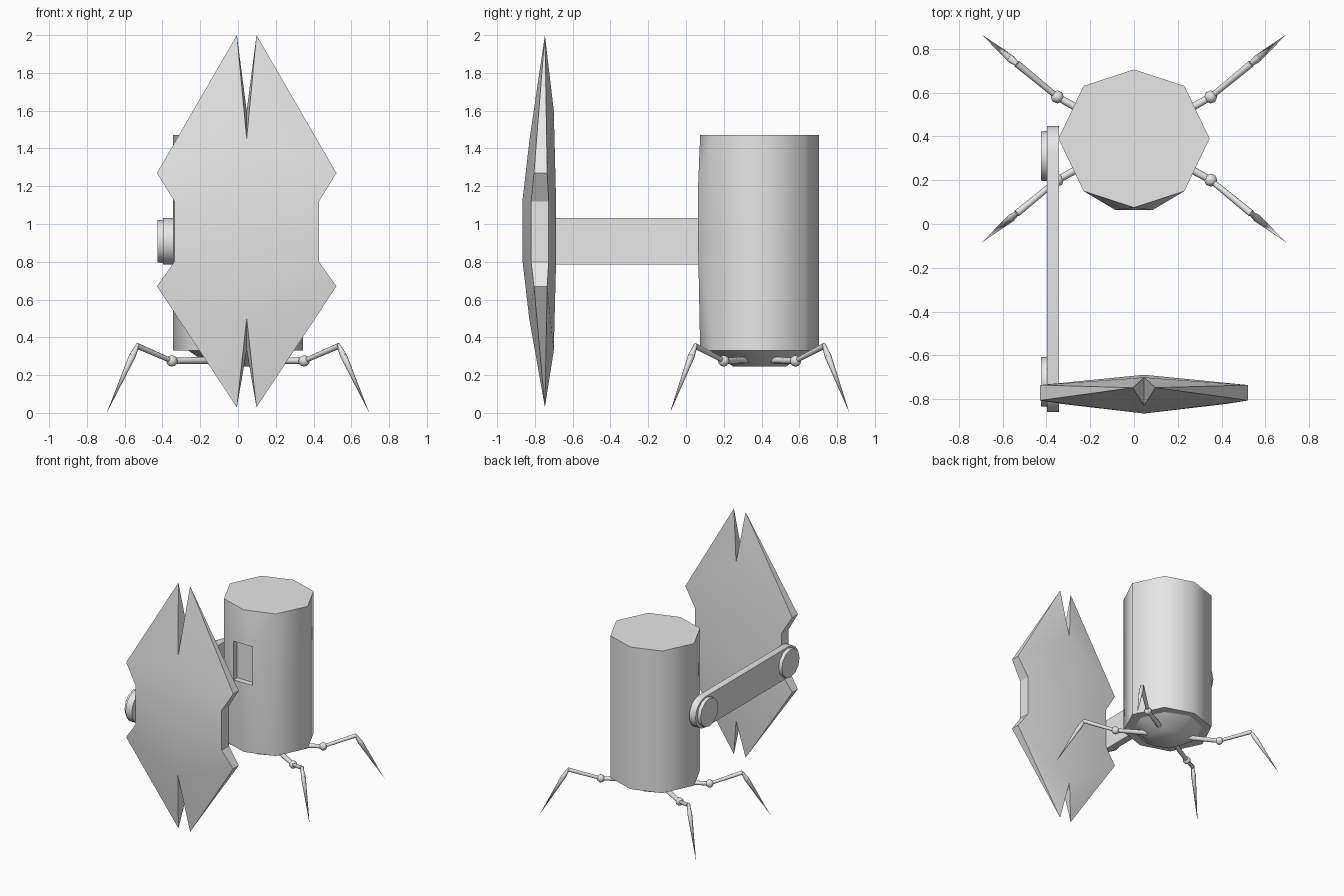
import bpy, bmesh, math
from mathutils import Vector

cube = bpy.data.objects.get("Cube")
if cube:
    bpy.data.objects.remove(cube, do_unlink=True)

grey = bpy.data.materials.new("plain_grey")
grey.use_nodes = True
grey.diffuse_color = (0.8, 0.8, 0.8, 1)
grey.node_tree.nodes["Principled BSDF"].inputs["Base Color"].default_value = (0.8, 0.8, 0.8, 1)


def finish(obj, name, angle):
    obj.name = name
    obj.data.materials.append(grey)
    bpy.ops.object.select_all(action='DESELECT')
    obj.select_set(True)
    bpy.context.view_layer.objects.active = obj
    bpy.ops.object.shade_smooth_by_angle(angle=math.radians(angle))
    return obj


def from_bmesh(bm, name, angle):
    bmesh.ops.remove_doubles(bm, verts=bm.verts[:], dist=0.0005)
    bmesh.ops.recalc_face_normals(bm, faces=bm.faces[:])
    mesh = bpy.data.meshes.new(name)
    bm.to_mesh(mesh)
    bm.free()
    obj = bpy.data.objects.new(name, mesh)
    bpy.context.collection.objects.link(obj)
    return finish(obj, name, angle)


def add_face(bm, points):
    return bm.faces.new([bm.verts.new(p) for p in points])


def rod(name, a, b, r1, r2, sides=8):
    a, b = Vector(a), Vector(b)
    bpy.ops.mesh.primitive_cone_add(vertices=sides, radius1=r1, radius2=r2,
                                    depth=(b - a).length, location=(a + b) / 2,
                                    rotation=(b - a).to_track_quat('Z', 'Y').to_euler())
    return finish(bpy.context.object, name, 60)


CY = 0.39          # body centre along y
LOW, TOP = 0.33, 1.47

# Octagonal body with a faceted front around a recessed window
bm = bmesh.new()
ring = [(0.23, 0.15), (0.345, CY), (0.23, 0.63), (0, 0.705),
        (-0.23, 0.63), (-0.345, CY), (-0.23, 0.15)]
for p, q in zip(ring, ring[1:]):
    add_face(bm, [(*p, LOW), (*q, LOW), (*q, TOP), (*p, TOP)])
nose = (0, 0.075)
for z in (LOW, TOP):
    add_face(bm, [(*p, z) for p in ring + [nose]])
W, FRONT, SILL, LINTEL = 0.085, 0.064, 0.89, 1.2
for s in (1, -1):
    corner = (s * 0.23, 0.15)
    for z, wz in ((LOW, SILL), (TOP, LINTEL)):
        add_face(bm, [(*corner, z), (*nose, z), (s * W, FRONT, wz)])
    mid = (SILL + LINTEL) / 2
    add_face(bm, [(*corner, LOW), (s * W, FRONT, SILL), (s * W, FRONT, LINTEL), (*corner, TOP)])
for z, wz in ((LOW, SILL), (TOP, LINTEL)):
    add_face(bm, [(*nose, z), (-W, FRONT, wz), (W, FRONT, wz)])
# window reveal and back plate
rect = [(-W, SILL), (W, SILL), (W, LINTEL), (-W, LINTEL)]
DEEP = FRONT + 0.045
for i, (x, z) in enumerate(rect):
    u, v = rect[(i + 1) % 4]
    add_face(bm, [(x, FRONT, z), (u, FRONT, v), (u, DEEP, v), (x, DEEP, z)])
add_face(bm, [(x, DEEP, z) for x, z in rect])
from_bmesh(bm, "body", 55)

# Tapered hub under the body
rod("hub", (0, CY, 0.335), (0, CY, 0.245), 0.27, 0.14)

# Four jointed legs
for sx, side in ((1, "left"), (-1, "right")):
    for sy, end in ((1, "back"), (-1, "front")):
        tag = f"{end}_{side}"

        def at(x, y, z):
            return (sx * x, CY + sy * y, z)
        ankle, knee = at(0.35, 0.19, 0.275), at(0.535, 0.342, 0.355)
        shin, foot = at(0.56, 0.362, 0.30), at(0.695, 0.475, 0)
        rod("hip_" + tag, at(0.1, 0.05, 0.28), ankle, 0.02, 0.016)
        bpy.ops.mesh.primitive_uv_sphere_add(segments=8, ring_count=6, radius=0.03, location=ankle)
        finish(bpy.context.object, "joint_" + tag, 60)
        rod("thigh_" + tag, ankle, knee, 0.013, 0.016)
        rod("knee_" + tag, at(0.53, 0.338, 0.362), shin, 0.01, 0.018)
        rod("shin_" + tag, shin, foot, 0.018, 0)

# Side arm: flat bar with round ends
AZ, R = 0.908, 0.123
BACK, FORE = 0.325, -0.735
outline = []
for centre, start in ((BACK, -90), (FORE, 90)):
    for i in range(9):
        a = math.radians(start + i * 22.5)
        outline.append((centre + R * math.cos(a), AZ + R * math.sin(a)))
bm = bmesh.new()
bar = add_face(bm, [(-0.342, y, z) for y, z in outline])
new = bmesh.ops.extrude_face_region(bm, geom=[bar], use_keep_orig=True)["geom"]
bmesh.ops.translate(bm, vec=(-0.056, 0, 0),
                    verts=[g for g in new if isinstance(g, bmesh.types.BMVert)])
from_bmesh(bm, "arm", 40)

# Pivot caps on the arm
for name, y in (("rear_pivot", 0.31), ("fore_pivot", -0.72)):
    rod(name, (-0.39, y, AZ), (-0.425, y, AZ), 0.115, 0.112, 12)

# Shield: domed plate with split points at top and bottom
SX = 0.046
tip_top, tip_low = (0.052, -0.747, 2.0), (0.052, -0.747, 0.03)
rim = [(0.475, 1.27), (0.383, 1.12), (0.383, 0.8), (0.475, 0.67)]
rim_front = [(x, y, z) for (x, z), y in zip(rim, (-0.805, -0.82, -0.82, -0.805))]
rim_back = [(x, y, z) for (x, z), y in zip(rim, (-0.735, -0.727, -0.727, -0.735))]
spine_front = [(0, -0.828, 1.45), (0, -0.865, 1.13), (0, -0.865, 0.8), (0, -0.83, 0.5)]
spine_back = [(0, -0.70, 1.6), (0, -0.688, 1.13), (0, -0.688, 0.8), (0, -0.70, 0.33)]
bm = bmesh.new()
for s in (1, -1):
    def panel(*pts):
        add_face(bm, [(SX + s * x, y, z) for x, y, z in pts])
    for edge, spine in ((rim_front, spine_front), (rim_back, spine_back)):
        panel(tip_top, edge[0], spine[0])
        panel(tip_low, spine[3], edge[3])
        for i in range(3):
            panel(edge[i], edge[i + 1], spine[i + 1], spine[i])
    for i in range(3):
        panel(rim_front[i], rim_back[i], rim_back[i + 1], rim_front[i + 1])
    for tip, i in ((tip_top, 0), (tip_low, 3)):
        panel(tip, rim_front[i], rim_back[i])
        panel(tip, spine_front[i], spine_back[i])
from_bmesh(bm, "shield", 30)
